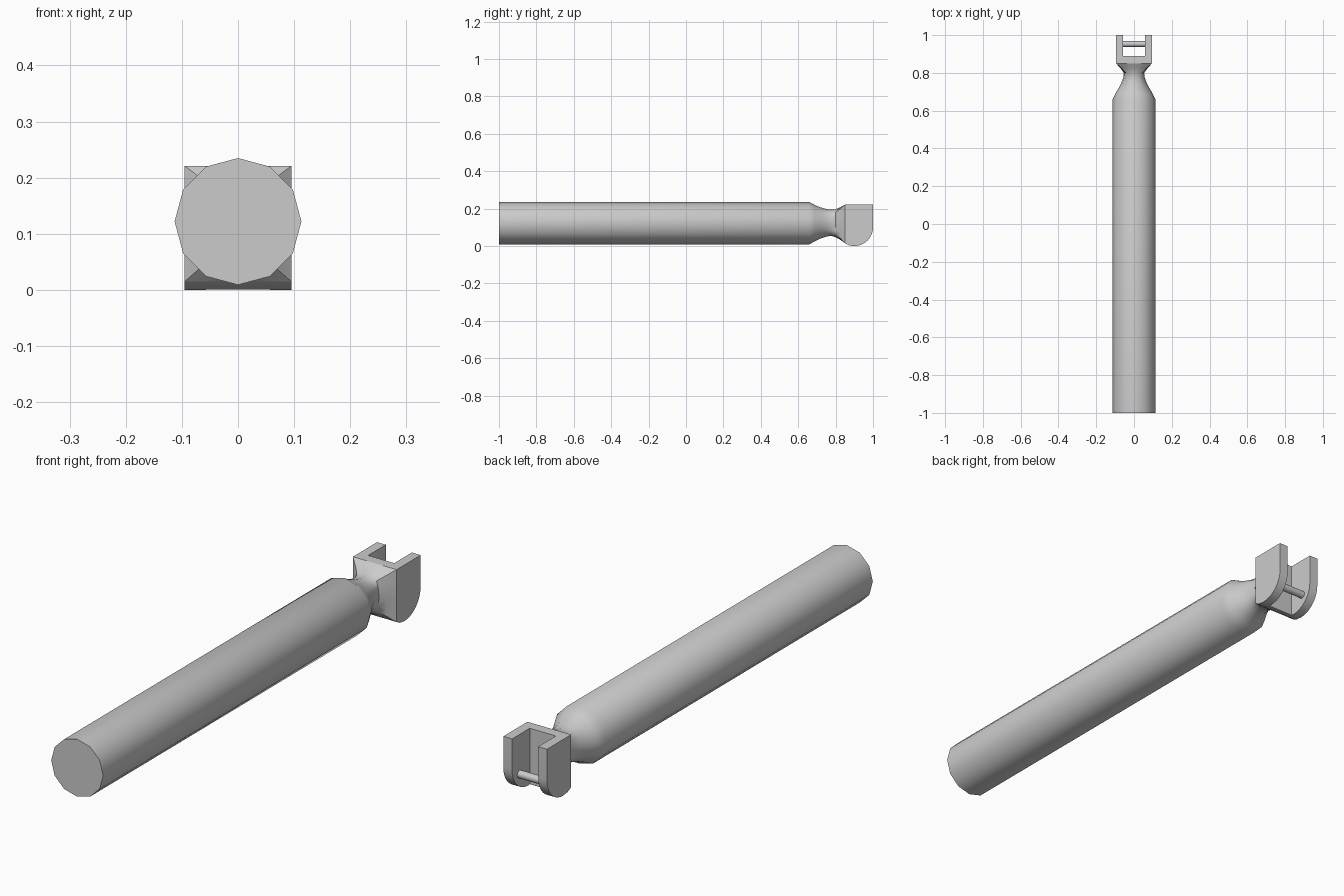
import bpy, bmesh
from math import sin, cos, pi

if "Cube" in bpy.data.objects:
    bpy.data.objects.remove(bpy.data.objects["Cube"])


def finish(name, bm):
    bmesh.ops.recalc_face_normals(bm, faces=bm.faces[:])
    me = bpy.data.meshes.new(name)
    bm.to_mesh(me)
    bm.free()
    ob = bpy.data.objects.new(name, me)
    bpy.context.collection.objects.link(ob)
    bpy.context.view_layer.objects.active = ob
    ob.select_set(True)
    bpy.ops.object.shade_smooth_by_angle(angle=0.7)
    ob.select_set(False)
    return ob


def ring(bm, y, hx, hz, zc, t):
    """24 points on a 12-sided outline, blended by t towards a rectangle."""
    out = []
    for i in range(24):
        a = i * pi / 12
        poly = cos(pi / 12) if i % 2 else 1
        k = (1 - t) * poly + t / max(abs(cos(a)), abs(sin(a)))
        out.append(bm.verts.new((hx * k * cos(a), y, zc + hz * k * sin(a))))
    return out


def extrude_x(name, profile, x0, x1):
    bm = bmesh.new()
    a, b = [[bm.verts.new((x, y, z)) for y, z in profile] for x in (x0, x1)]
    bm.faces.new(a)
    bm.faces.new(b)
    for i in range(len(a)):
        j = (i + 1) % len(a)
        bm.faces.new((a[i], a[j], b[j], b[i]))
    return finish(name, bm)


# handle: 12-sided shaft, waisted neck, flare to a rectangle
sections = [  # y, half width, half height, centre z, squareness
    (-1.0, .113, .113, .122, 0),
    (.66, .113, .113, .122, 0),
    (.69, .099, .096, .122, 0),
    (.72, .081, .083, .123, 0),
    (.75, .066, .074, .124, .05),
    (.775, .057, .070, .124, .15),
    (.80, .054, .075, .122, .35),
    (.825, .072, .087, .120, .7),
    (.85, .095, .103, .118, 1),
]
bm = bmesh.new()
rings = [ring(bm, *s) for s in sections]
for r, s in zip(rings, rings[1:]):
    for i in range(24):
        j = (i + 1) % 24
        bm.faces.new((r[i], r[j], s[j], s[i]))
bm.faces.new(rings[0])
bm.faces.new(rings[-1])
finish("handle", bm)

# fork: two rounded cheeks joined by a back wall
base = [(.85, .221), (.85, .015), (.87, .004)]
arc = [(.90 + .1 * sin(i * pi / 20), .1 - .1 * cos(i * pi / 20)) for i in range(11)]
for name, s in (("cheek_left", -1), ("cheek_right", 1)):
    extrude_x(name, base + arc + [(1.0, .221)], s * .057, s * .095)
extrude_x("back_wall", base + [(.89, .001), (.89, .221)], -.057, .057)

# hinge pin across the fork
pin = [(.953 + .015 * cos(i * pi / 8), .065 + .015 * sin(i * pi / 8)) for i in range(16)]
extrude_x("hinge_pin", pin, -.06, .06)
